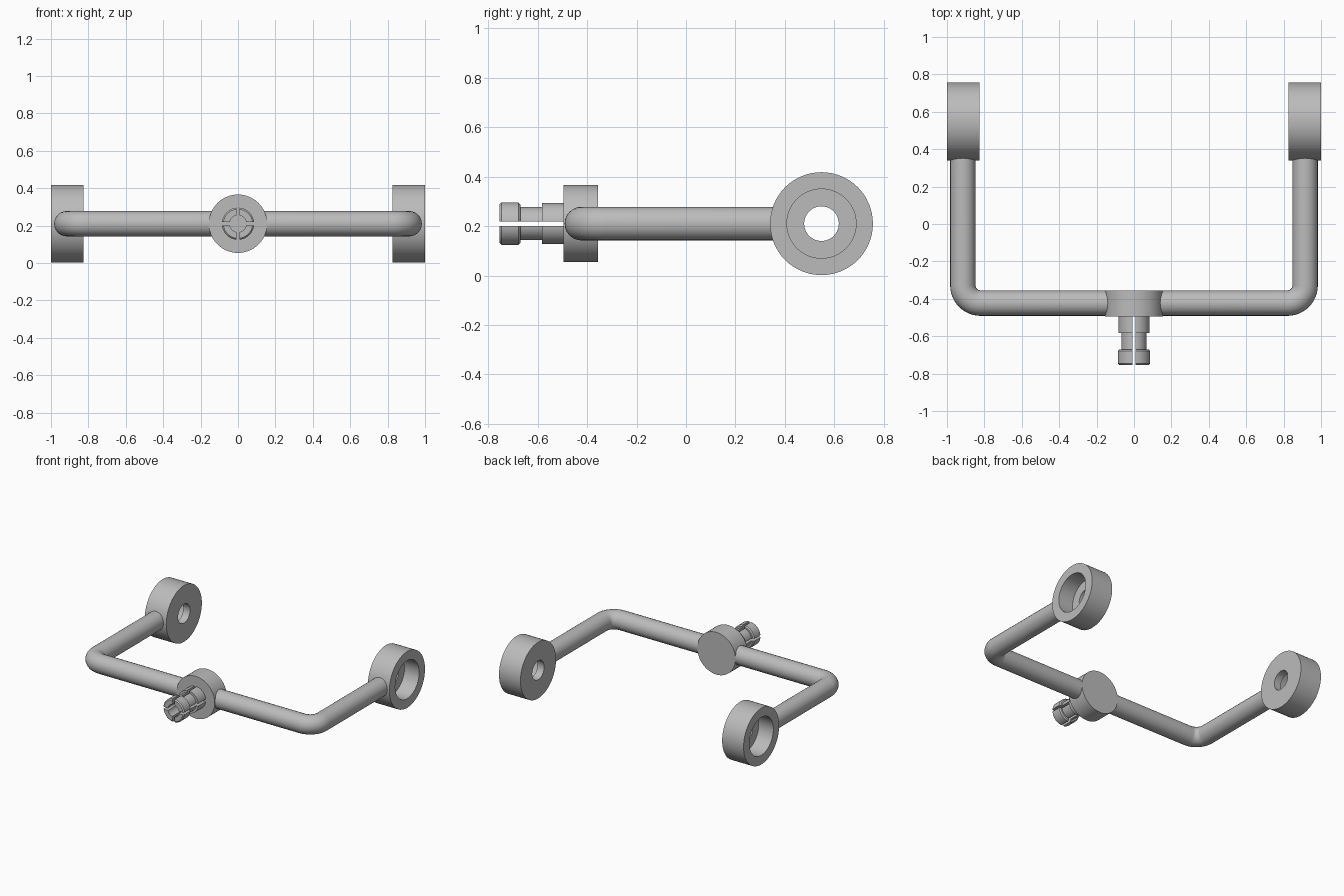
import bpy, bmesh
from math import sin, cos, pi, radians
from mathutils import Matrix, Vector

cube = bpy.data.objects.get("Cube")
if cube:
    bpy.data.objects.remove(cube)

AXIS_Z = 0.21          # height shared by every part
ROD_R = 0.068
BAR_Y = -0.423         # centre line of the cross bar
ARM_X = 0.915          # centre line of the side arms

grey = bpy.data.materials.new("plain grey")
grey.use_nodes = True
colour = (0.5, 0.5, 0.5, 1)
grey.diffuse_color = colour
grey.node_tree.nodes["Principled BSDF"].inputs["Base Color"].default_value = colour


def finish(obj):
    """Assign the material and shade smooth with sharp edges."""
    obj.data.materials.clear()
    obj.data.materials.append(grey)
    bpy.ops.object.select_all(action='DESELECT')
    obj.select_set(True)
    bpy.context.view_layer.objects.active = obj
    bpy.ops.object.shade_smooth_by_angle(angle=radians(30))


def lathe(profile, turn, steps=64):
    """Revolve a closed (height, radius) profile about z, then turn it."""
    bm = bmesh.new()
    rings = [[bm.verts.new((r * cos(2 * pi * i / steps), r * sin(2 * pi * i / steps), h))
              for h, r in profile] for i in range(steps)]
    n = len(profile)
    for i in range(steps):
        a, b = rings[i], rings[(i + 1) % steps]
        for j in range(n):
            k = (j + 1) % n
            bm.faces.new((a[j], b[j], b[k], a[k]))
    bmesh.ops.transform(bm, matrix=turn, verts=bm.verts)
    return bm


def to_object(bm, name, location):
    bmesh.ops.recalc_face_normals(bm, faces=bm.faces)
    mesh = bpy.data.meshes.new(name)
    bm.to_mesh(mesh)
    bm.free()
    obj = bpy.data.objects.new(name, mesh)
    obj.location = location
    bpy.context.collection.objects.link(obj)
    return obj


# End rings: small through hole, wide counterbore on the outer side
ring_profile = [(0, 0.07), (0, 0.208), (0.175, 0.208),
                (0.175, 0.14), (0.055, 0.14), (0.055, 0.07)]
for side, name in ((1, "left_end_ring"), (-1, "right_end_ring")):
    bm = lathe(ring_profile, Matrix.Rotation(side * pi / 2, 4, 'Y'))
    finish(to_object(bm, name, (side * 0.825, 0.548, AXIS_Z)))

# Bent rod: cross bar and both side arms in one sweep
BEND = 0.095
corner = []
for i in range(13):
    a = pi / 2 * i / 12
    corner.append((ARM_X - BEND + BEND * sin(a), BAR_Y + BEND - BEND * cos(a)))
half = corner + [(ARM_X, 0.375)]
path = [(-x, y) for x, y in reversed(half)] + half
curve = bpy.data.curves.new("bent_rod", 'CURVE')
curve.dimensions = '3D'
curve.bevel_depth = ROD_R
curve.bevel_resolution = 10
curve.use_fill_caps = True
spline = curve.splines.new('POLY')
spline.points.add(len(path) - 1)
for point, (x, y) in zip(spline.points, path):
    point.co = (x, y, AXIS_Z, 1)
rod = bpy.data.objects.new("bent_rod", curve)
bpy.context.collection.objects.link(rod)
bpy.ops.object.select_all(action='DESELECT')
rod.select_set(True)
bpy.context.view_layer.objects.active = rod
bpy.ops.object.convert(target='MESH')
finish(bpy.context.object)

# Centre hub
bpy.ops.mesh.primitive_cylinder_add(vertices=64, radius=0.156, depth=0.14,
                                    location=(0, -0.425, AXIS_Z), rotation=(pi / 2, 0, 0))
hub = bpy.context.object
hub.name = "centre_hub"
finish(hub)

# Split stud: one hollow prong, mirrored into four with slots between
stud_profile = [(0, 0.045), (0, 0.083), (0.087, 0.083), (0.087, 0.067), (0.175, 0.067),
                (0.175, 0.078), (0.183, 0.086), (0.252, 0.086), (0.26, 0.078), (0.26, 0.045)]
bm = lathe(stud_profile, Matrix.Rotation(pi / 2, 4, 'X'))
for normal in (Vector((1, 0, 0)), Vector((0, 0, 1))):
    cut = bmesh.ops.bisect_plane(bm, geom=bm.verts[:] + bm.edges[:] + bm.faces[:],
                                 plane_co=normal * 0.009, plane_no=normal, clear_inner=True)
    open_edges = [e for e in cut["geom_cut"] if isinstance(e, bmesh.types.BMEdge)]
    bmesh.ops.edgeloop_fill(bm, edges=open_edges)
stud = to_object(bm, "split_stud", (0, -0.495, AXIS_Z))
mirror = stud.modifiers.new("four prongs", 'MIRROR')
mirror.use_axis = (True, False, True)
mirror.use_mirror_merge = False
finish(stud)
